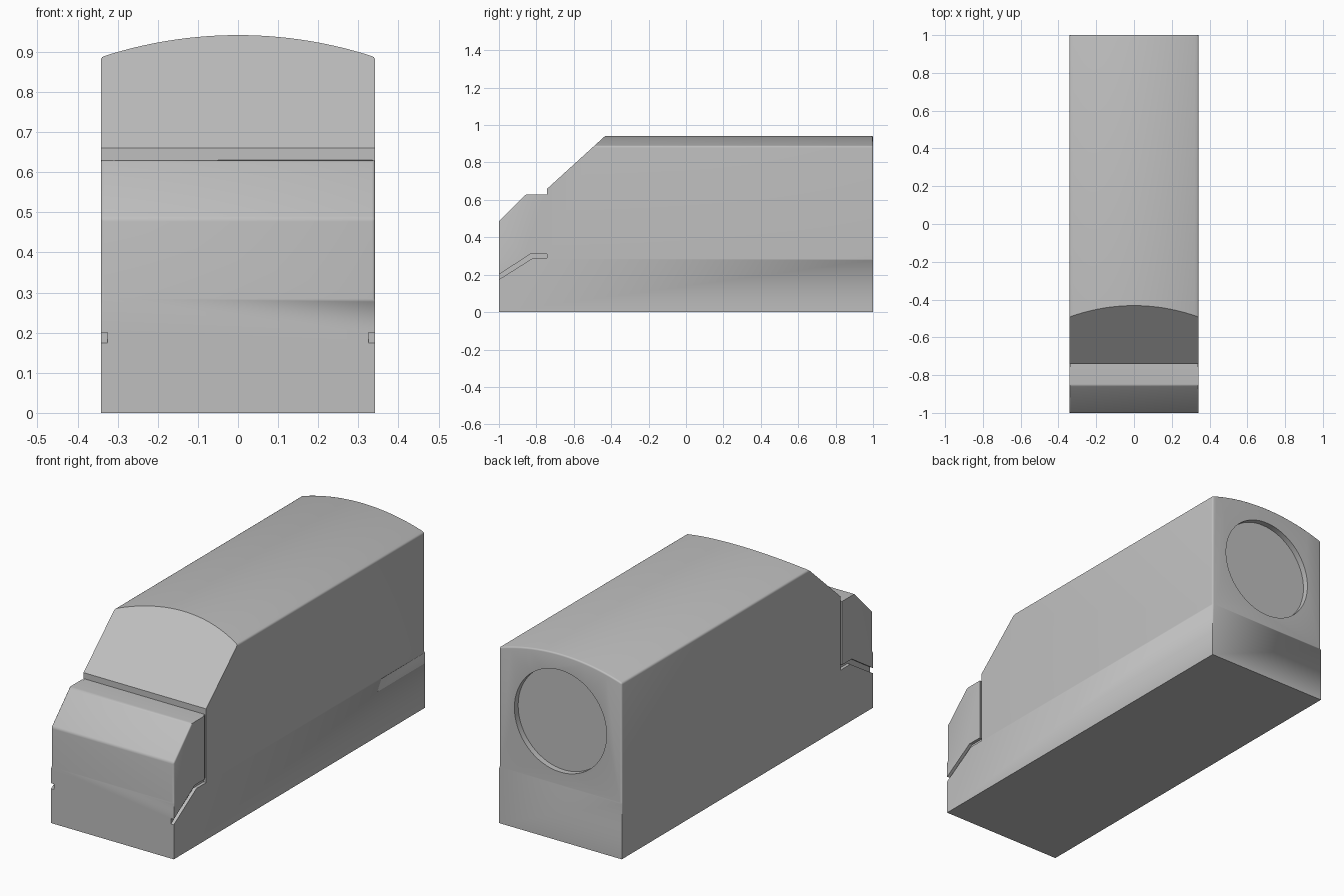
import bpy, bmesh, math
from mathutils import Matrix

cube = bpy.data.objects.get("Cube")
if cube:
    bpy.data.objects.remove(cube)

HALF_W, EAVE, CROWN = 0.342, 0.887, 0.942

grey = bpy.data.materials.new("plain grey")
grey.use_nodes = True
colour = (0.52, 0.52, 0.52, 1)
grey.diffuse_color = colour
grey.node_tree.nodes["Principled BSDF"].inputs["Base Color"].default_value = colour


def prism(name, points, offset):
    """Closed outline of 3D points, extruded along offset."""
    bm = bmesh.new()
    face = bm.faces.new([bm.verts.new(p) for p in points])
    ext = bmesh.ops.extrude_face_region(bm, geom=[face])
    verts = [g for g in ext["geom"] if isinstance(g, bmesh.types.BMVert)]
    bmesh.ops.translate(bm, verts=verts, vec=offset)
    bmesh.ops.recalc_face_normals(bm, faces=bm.faces)
    return finish(name, bm)


def finish(name, bm):
    mesh = bpy.data.meshes.new(name)
    bm.to_mesh(mesh)
    bm.free()
    mesh.materials.append(grey)
    obj = bpy.data.objects.new(name, mesh)
    bpy.context.collection.objects.link(obj)
    return obj


def side_prism(name, outline, x0, x1):
    return prism(name, [(x0, y, z) for y, z in outline], (x1 - x0, 0, 0))


def cut(obj, cutter):
    """Subtract the cutter and discard it."""
    mod = obj.modifiers.new("cut", 'BOOLEAN')
    mod.operation, mod.solver, mod.object = 'DIFFERENCE', 'EXACT', cutter
    bpy.context.view_layer.objects.active = obj
    bpy.ops.object.modifier_apply(modifier=mod.name)
    bpy.data.objects.remove(cutter)


# Van body: arched cross-section run from front to back
rise = CROWN - EAVE
radius = (HALF_W ** 2 + rise ** 2) / (2 * rise)
sweep = math.asin(HALF_W / radius)
steps = 32
section = [(-HALF_W, -1, 0), (HALF_W, -1, 0)]
for i in range(steps + 1):
    a = sweep * (1 - 2 * i / steps)
    section.append((radius * math.sin(a), -1,
                    CROWN - radius + radius * math.cos(a)))
body = prism("van_body", section, (0, 2, 0))

# Sloping bonnet and windscreen
cut(body, side_prism("front_cutter", [
    (-1.2, 0.285), (-0.855, 0.63), (-0.742, 0.63), (-0.742, 0.66),
    (-0.432, 0.942), (-0.2, 1.153), (-1.2, 1.153)], -0.5, 0.5))

# Softened edges on the upper body
bm = bmesh.new()
bm.from_mesh(body.data)
bmesh.ops.bisect_plane(bm, geom=bm.verts[:] + bm.edges[:] + bm.faces[:],
                       plane_co=(0, 0, 0.285), plane_no=(0, 0, 1))


def softened(edge):
    a, b = (v.co for v in edge.verts)
    if min(a.z, b.z) < 0.28 or edge.calc_face_angle(0) < 0.3:
        return False
    rear = min(a.y, b.y) > 0.99
    cab = max(a.y, b.y) < -0.8
    eave = abs(a.y - b.y) > 1
    return rear or cab or eave


bmesh.ops.bevel(bm, geom=[e for e in bm.edges if softened(e)],
                offset=0.008, segments=3, profile=0.5, affect='EDGES')
bm.to_mesh(body.data)
bm.free()

# Panel gaps along each side of the cab
for side in (-1, 1):
    cut(body, side_prism("lower_gap_cutter", [
        (-1.1, 0.111), (-0.82, 0.288), (-0.742, 0.288), (-0.742, 0.31),
        (-0.832, 0.31), (-1.1, 0.136)], side * 0.326, side * 0.4))
    cut(body, side_prism("door_gap_cutter", [
        (-0.754, 0.295), (-0.742, 0.295), (-0.742, 0.7), (-0.754, 0.7)],
        side * 0.335, side * 0.4))

# Round recess in the rear wall
bm = bmesh.new()
bmesh.ops.create_cone(bm, cap_ends=True, segments=64, radius1=0.257,
                      radius2=0.257, depth=0.2,
                      matrix=Matrix.Translation((0, 1.07, 0.605))
                      @ Matrix.Rotation(math.pi / 2, 4, 'X'))
cut(body, finish("rear_recess_cutter", bm))

bpy.ops.object.select_all(action='DESELECT')
body.select_set(True)
bpy.context.view_layer.objects.active = body
bpy.ops.object.shade_smooth_by_angle(angle=math.radians(32))
